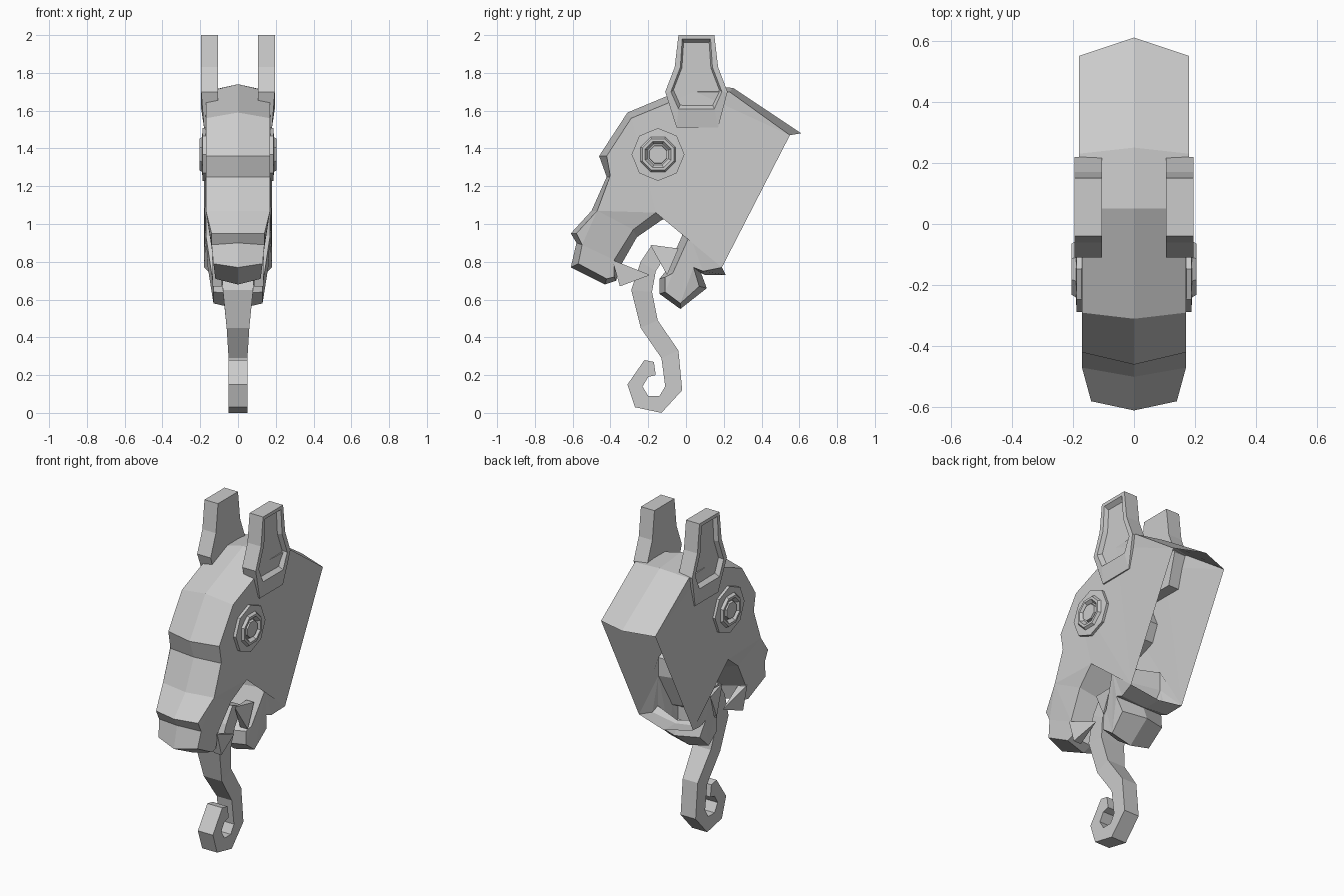
import bpy
import bmesh
import math
from mathutils import Vector

default_cube = bpy.data.objects.get("Cube")
if default_cube:
    bpy.data.objects.remove(default_cube, do_unlink=True)

# One plain grey for the whole model
grey = bpy.data.materials.new("plain_grey")
grey.use_nodes = True
colour = (0.6, 0.6, 0.6, 1.0)
grey.diffuse_color = colour
grey.node_tree.nodes["Principled BSDF"].inputs["Base Color"].default_value = colour


def finish_part(name, mesh_builder, mirrored=True):
    """Turn a bmesh into a flat shaded object, mirrored across x if asked."""
    bmesh.ops.recalc_face_normals(mesh_builder, faces=mesh_builder.faces)
    mesh = bpy.data.meshes.new(name)
    mesh_builder.to_mesh(mesh)
    mesh_builder.free()
    mesh.materials.append(grey)
    part = bpy.data.objects.new(name, mesh)
    bpy.context.collection.objects.link(part)
    if mirrored:
        mirror = part.modifiers.new("mirror_sides", "MIRROR")
        mirror.use_axis[0] = True
        mirror.use_clip = True
        mirror.merge_threshold = 0.001
    return part


def loft(name, rings, mirrored=True):
    """Bridge a sequence of equal rings and cap both ends."""
    builder = bmesh.new()
    loops = [[builder.verts.new(point) for point in ring] for ring in rings]
    for lower, upper in zip(loops, loops[1:]):
        count = len(lower)
        for i in range(count):
            following = (i + 1) % count
            builder.faces.new((lower[i], lower[following], upper[following], upper[i]))
    builder.faces.new(loops[0])
    builder.faces.new(loops[-1])
    return finish_part(name, builder, mirrored)


# Head shell outline: cheek edge (y, z), half width, then centre line (y, z)
head_outline = [
    (.55, 1.47, .18, .61, 1.48),    # back of crest
    (.23, 1.7, .18, .25, 1.72),
    (.05, 1.7, .17, .05, 1.74),
    (-.29, 1.56, .17, -.31, 1.59),  # forehead
    (-.42, 1.36, .17, -.46, 1.36),
    (-.4, 1.25, .17, -.42, 1.25),
    (-.47, 1.07, .17, -.5, 1.07),
    (-.58, .95, .14, -.61, .95),    # nose
    (-.55, .89, .14, -.58, .9),
    (-.57, .79, .13, -.61, .77),
    (-.42, .71, .12, -.43, .68),    # upper lip
    (-.38, .72, .12, -.37, .7),
    (-.38, .81, .13, -.34, .79),
    (-.28, .97, .15, -.26, .93),    # mouth opening
    (-.16, 1.06, .17, -.13, 1.02),
    (-.06, 1.09, .17, -.05, 1.05),
    (.02, 1.05, .17, -.02, 1.03),
    (.02, .94, .17, -.02, .94),
    (-.07, .74, .14, -.1, .76),     # lower lip
    (-.11, .72, .13, -.14, .71),
    (-.11, .64, .13, -.14, .63),
    (-.03, .58, .13, -.03, .55),    # chin
    (.07, .67, .14, .11, .66),
    (.04, .77, .16, .08, .74),
    (.09, .75, .16, .1, .73),
    (.19, .77, .18, .21, .73),      # back of jaw
]
builder = bmesh.new()
edge = [builder.verts.new((x, y, z)) for y, z, x, _, _ in head_outline]
middle = [builder.verts.new((0, y, z)) for _, _, _, y, z in head_outline]
# Strip running from the cheek edge to the centre line, open at the back
for i in range(len(edge) - 1):
    builder.faces.new((edge[i], edge[i + 1], middle[i + 1], middle[i]))
# Cheek wall, split into skull, snout, lip and jaw
skull = edge[:7] + edge[14:18] + edge[-1:]
snout = edge[6:10] + edge[12:15]
lip = edge[9:13]
jaw = edge[17:]
walls = [builder.faces.new(section) for section in (skull, snout, lip, jaw)]
bmesh.ops.triangulate(builder, faces=walls, ngon_method="BEAUTY")
finish_part("head_shell", builder)

# Ears: thick plates with a sunken inner panel
ear_edge = [(-.04, 2), (.15, 2), (.17, 1.83), (.22, 1.7),
            (.17, 1.51), (-.05, 1.51), (-.11, 1.7), (-.06, 1.83)]
ear_rim = [(-.02, 1.98), (.13, 1.98), (.14, 1.83), (.19, 1.7),
           (.15, 1.61), (-.04, 1.61), (-.08, 1.7), (-.03, 1.83)]
ear_centre = Vector((.055, 1.8))


def ear_ring(points, x, low_x=None, shrink=1.0):
    ring = []
    for point in points:
        y, z = ear_centre + (Vector(point) - ear_centre) * shrink
        is_low = z < 1.55 and low_x is not None
        ring.append((low_x if is_low else x, y, z))
    return ring


loft("ears", [
    ear_ring(ear_edge, .105),
    ear_ring(ear_edge, .195, low_x=.18),
    ear_ring(ear_rim, .195),
    ear_ring(ear_rim, .17, shrink=.9),
])


# Eyes: stepped eight-sided discs
def eye_ring(radius, x, turn):
    angles = [(i + turn) * math.tau / 8 for i in range(8)]
    return [(x, -.148 + radius * math.sin(a), 1.368 + radius * math.cos(a))
            for a in angles]


loft("eye_sockets", [
    eye_ring(.14, .11, 0),
    eye_ring(.14, .188, 0),
    eye_ring(.1, .19, .5),
    eye_ring(.09, .205, .5),
    eye_ring(.075, .205, .5),
    eye_ring(.06, .185, .5),
])
loft("eye_pupils", [eye_ring(.055, .17, .5), eye_ring(.05, .2, .5)])

# Tongue: front edge (y, z), rear edge (y, z), half width along a curling path
tongue_path = [
    (-.18, .89, -.09, .86, .09),
    (-.24, .8, -.16, .75, .09),
    (-.29, .65, -.18, .64, .08),
    (-.24, .45, -.15, .49, .06),
    (-.13, .29, -.04, .33, .05),
    (-.11, .14, -.02, .12, .05),
    (-.14, .09, -.13, 0, .05),
    (-.2, .09, -.27, .03, .05),
    (-.23, .14, -.31, .15, .05),
    (-.2, .19, -.22, .28, .05),
    (-.16, .2, -.17, .27, .05),
]
loft("tongue", [
    [(-w, y, z), (w, y, z), (w, rear_y, rear_z), (-w, rear_y, rear_z)]
    for y, z, rear_y, rear_z, w in tongue_path
], mirrored=False)


# Fangs: pointed wedges in the corners of the mouth
def fang(name, top, bottom, tip, x):
    half = .025
    base = [(x - half, *top), (x + half, *top), (x + half, *bottom), (x - half, *bottom)]
    centre = Vector((x, *tip))
    point = [centre + (Vector(corner) - centre) * .03 for corner in base]
    loft(name, [base, point])


fang("upper_fangs", (-.39, .81), (-.35, .67), (-.19, .73), .11)
fang("lower_fangs", (-.04, .87), (-.1, .73), (-.19, .89), .11)
